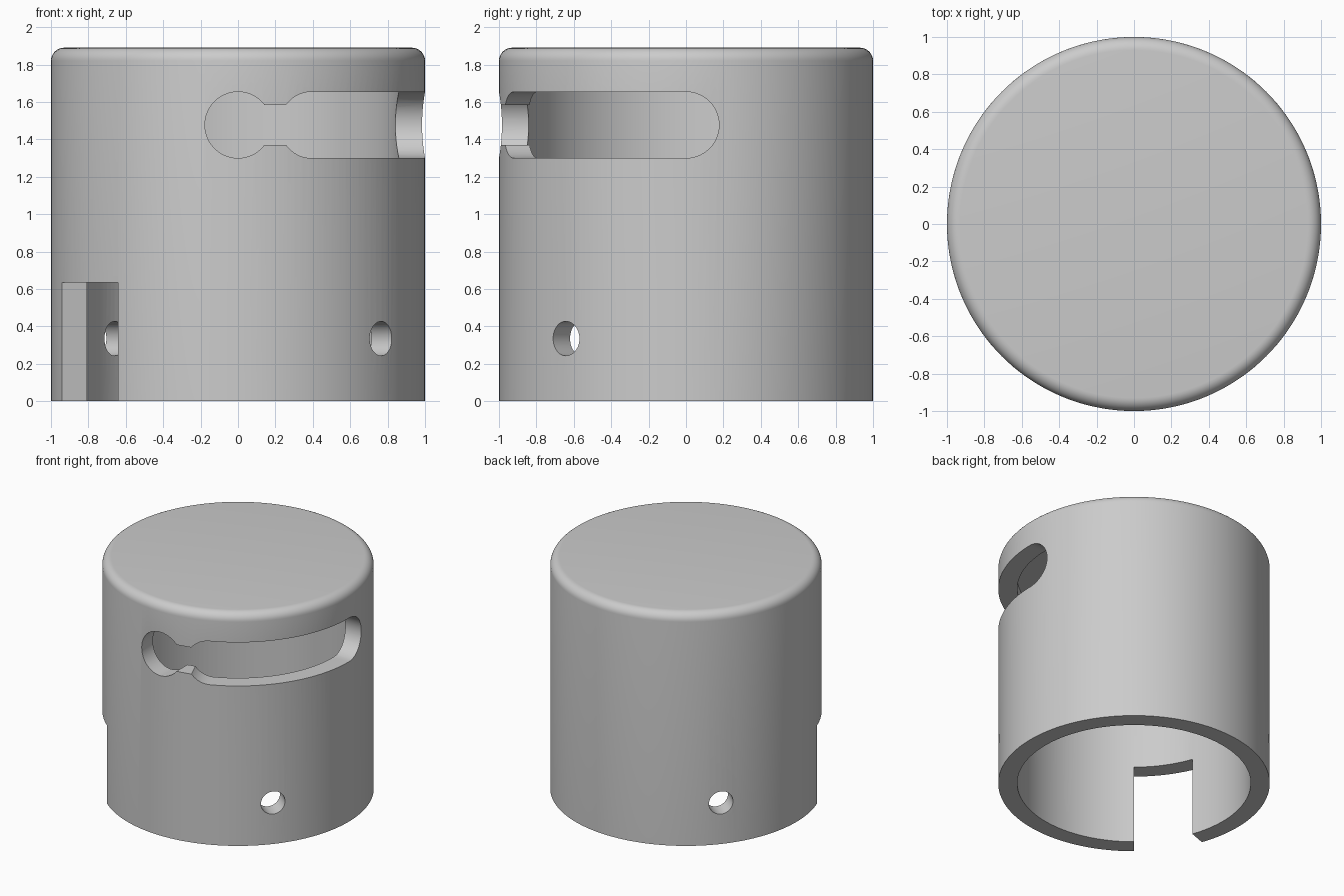
import bpy, bmesh
from math import sin, cos, asin, sqrt, pi, radians
from mathutils import Matrix

cube = bpy.data.objects.get("Cube")
if cube:
    bpy.data.objects.remove(cube, do_unlink=True)

HEIGHT, INNER, CEILING, FILLET = 1.89, 0.86, 1.75, 0.07
SLOT_Z, SLOT_R, NECK_H = 1.477, 0.177, 0.108

grey = bpy.data.materials.new("satin grey")
grey.use_nodes = True
colour = (0.6, 0.6, 0.6, 1)
grey.diffuse_color = colour
grey.node_tree.nodes["Principled BSDF"].inputs["Base Color"].default_value = colour


def make_object(name, bm):
    bmesh.ops.remove_doubles(bm, verts=bm.verts, dist=1e-5)
    bmesh.ops.recalc_face_normals(bm, faces=bm.faces)
    mesh = bpy.data.meshes.new(name)
    bm.to_mesh(mesh)
    bm.free()
    mesh.materials.append(grey)
    obj = bpy.data.objects.new(name, mesh)
    bpy.context.collection.objects.link(obj)
    return obj


def lathe(name, profile, steps=144):
    bm = bmesh.new()
    verts = [bm.verts.new((r, 0, z)) for r, z in profile]
    edges = [bm.edges.new(pair) for pair in zip(verts, verts[1:])]
    bmesh.ops.spin(bm, geom=verts + edges, cent=(0, 0, 0), axis=(0, 0, 1),
                   angle=2 * pi, steps=steps)
    return make_object(name, bm)


def wall_cutter(name, columns):
    """Curved block through the wall. Each column is (angle from the front,
    sideways offset, bottom, top)."""
    bm = bmesh.new()
    rings = []
    for angle, offset, low, high in columns:
        ring = []
        for r, z in ((0.78, low), (1.08, low), (1.08, high), (0.78, high)):
            a = angle + asin(offset / r)
            ring.append(bm.verts.new((r * sin(a), -r * cos(a), z)))
        rings.append(ring)
    for a, b in zip(rings, rings[1:]):
        for i in range(4):
            j = (i + 1) % 4
            bm.faces.new((a[i], a[j], b[j], b[i]))
    bm.faces.new(rings[0])
    bm.faces.new(rings[-1])
    bmesh.ops.dissolve_degenerate(bm, dist=1e-5, edges=bm.edges)
    return make_object(name, bm)


def arc_columns(angle, start, end, steps):
    """Part of a round opening, from one sideways offset to another."""
    t0, t1 = asin(start / SLOT_R), asin(end / SLOT_R)
    result = []
    for i in range(steps + 1):
        t = t0 + (t1 - t0) * i / steps
        h = SLOT_R * cos(t)
        result.append((angle, SLOT_R * sin(t), SLOT_Z - h, SLOT_Z + h))
    return result


# Hollow cap body with a rounded top edge
fillet = [(1 - FILLET + FILLET * cos(t), HEIGHT - FILLET + FILLET * sin(t))
          for t in (i * pi / 16 for i in range(9))]
body = lathe("cap_body", [(0, CEILING), (INNER, CEILING), (INNER, 0), (1, 0)]
             + fillet + [(0, HEIGHT)])

# Keyhole slot: round entry, narrow neck, then a long quarter-turn track
neck = sqrt(SLOT_R ** 2 - NECK_H ** 2)
begin, finish = radians(23), radians(90)
track = [(begin + (finish - begin) * i / 27, 0, SLOT_Z - SLOT_R, SLOT_Z + SLOT_R)
         for i in range(1, 27)]
slot = wall_cutter("slot_cutter",
                   arc_columns(0, -SLOT_R, neck, 24)
                   + arc_columns(begin, -neck, 0, 10) + track
                   + arc_columns(finish, 0, SLOT_R, 14))

# Notch in the lower rim
notch = wall_cutter("notch_cutter",
                    [(radians(a), 0, -0.1, 0.635) for a in range(-70, -39, 2)])

# Cross pin hole through both walls
bm = bmesh.new()
bmesh.ops.create_cone(bm, cap_ends=True, segments=48, radius1=0.092,
                      radius2=0.092, depth=2.4,
                      matrix=Matrix.Translation((0, 0, 0.335))
                      @ Matrix.Rotation(radians(-40), 4, "Z")
                      @ Matrix.Rotation(radians(90), 4, "Y"))
pin = make_object("pin_hole_cutter", bm)

bpy.ops.object.select_all(action="DESELECT")
body.select_set(True)
bpy.context.view_layer.objects.active = body
for cutter in (slot, notch, pin):
    mod = body.modifiers.new(cutter.name, "BOOLEAN")
    mod.operation, mod.solver, mod.object = "DIFFERENCE", "EXACT", cutter
    bpy.ops.object.modifier_apply(modifier=mod.name)
    bpy.data.objects.remove(cutter, do_unlink=True)

bpy.ops.object.shade_smooth_by_angle(angle=radians(30))
